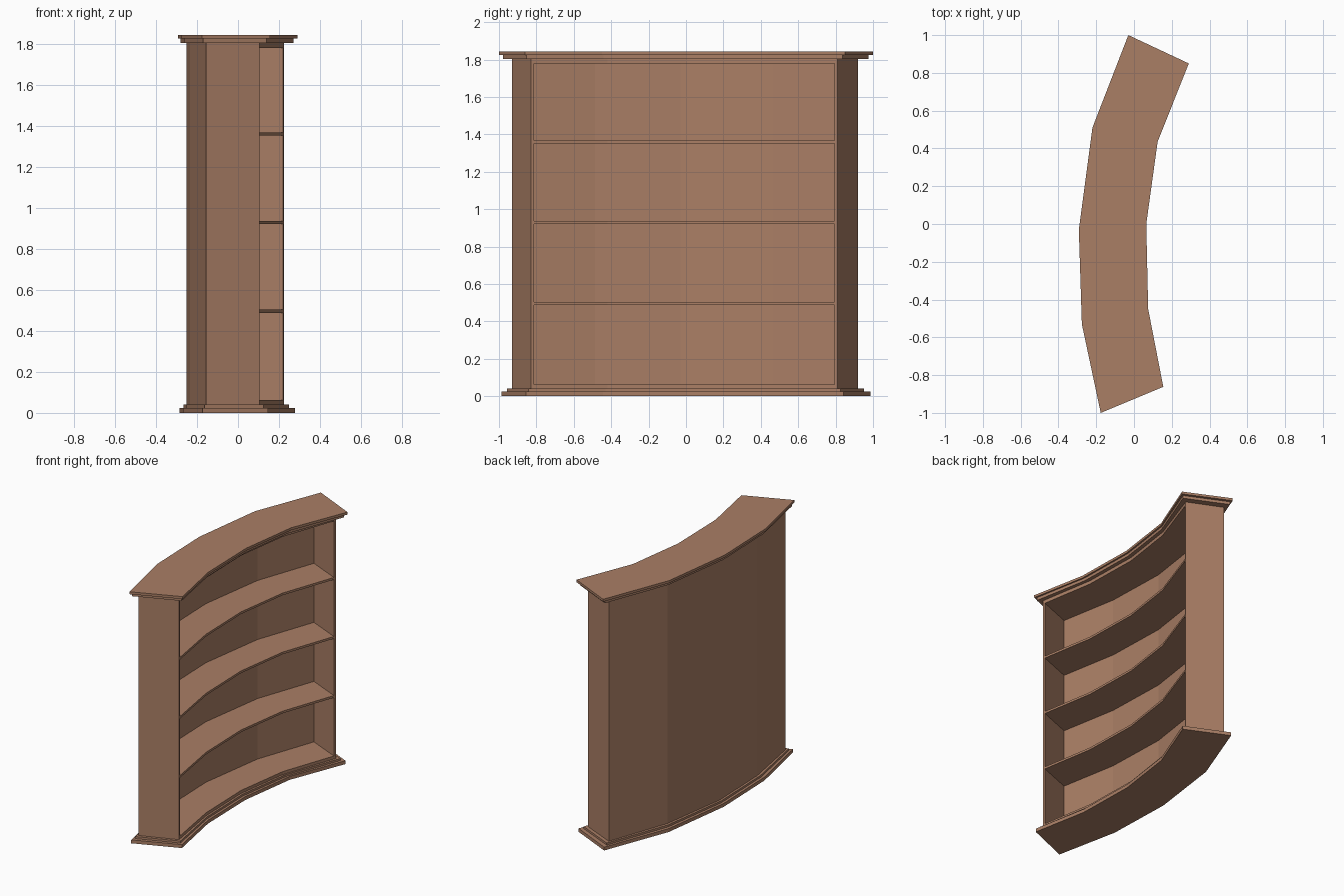
import bpy
from mathutils import Vector

if "Cube" in bpy.data.objects:
    bpy.data.objects.remove(bpy.data.objects["Cube"])

wood = bpy.data.materials.new("wood")
wood.diffuse_color = (0.40, 0.21, 0.13, 1)
wood.use_nodes = True
wood.node_tree.nodes["Principled BSDF"].inputs["Base Color"].default_value = wood.diffuse_color

# Plan rows (x, y), running from the +y end to the -y end
rows = lambda pts: [Vector(p) for p in pts]
BODY_BACK = rows([(-.02, .92), (-.178, .467), (-.25, -.03), (-.235, -.488), (-.155, -.93)])
BODY_FRONT = rows([(.225, .81), (.082, .40), (.025, 0), (.036, -.42), (.105, -.83)])
TOP_BACK = rows([(-.03, 1), (-.22, .51), (-.292, -.03), (-.276, -.53), (-.176, -1)])
TOP_FRONT = rows([(.29, .85), (.125, .435), (.065, 0), (.075, -.45), (.155, -.862)])
BACK_DEPTH = .04   # back panel, as a fraction of the body depth
SIDE = .017        # side panel thickness


def mix(a, b, t):
    return [p.lerp(q, t) for p, q in zip(a, b)]


def trim(row, d):
    """Shorten a row by d at both ends."""
    r = [p.copy() for p in row]
    r[0] += (row[1] - row[0]).normalized() * d
    r[-1] += (row[-2] - row[-1]).normalized() * d
    return r


def prism(name, back, front, z0, z1):
    """Vertical prism over the outline enclosed by two plan rows."""
    loop = list(back) + list(reversed(front))
    n = len(loop)
    verts = [(p.x, p.y, z) for z in (z0, z1) for p in loop]
    faces = [tuple(reversed(range(n))), tuple(range(n, 2 * n))]
    faces += [(i, (i + 1) % n, n + (i + 1) % n, n + i) for i in range(n)]
    me = bpy.data.meshes.new(name)
    me.from_pydata(verts, [], faces)
    me.materials.append(wood)
    ob = bpy.data.objects.new(name, me)
    bpy.context.collection.objects.link(ob)
    return ob


# Stepped plinth and cornice: body outline flared towards the top slab outline
for name, flare, z0, z1 in [("plinth_lower", .82, 0, .025),
                            ("plinth_upper", .38, .025, .04),
                            ("cornice_lower", .7, 1.803, 1.824),
                            ("cornice_upper", 1, 1.824, 1.842)]:
    prism(name, mix(BODY_BACK, TOP_BACK, flare), mix(BODY_FRONT, TOP_FRONT, flare), z0, z1)

# Side panels
inner_back, inner_front = trim(BODY_BACK, SIDE), trim(BODY_FRONT, SIDE)
for name, e in (("side_panel_right", 0), ("side_panel_left", -1)):
    outer, inner = [BODY_BACK[e], BODY_FRONT[e]], [inner_back[e], inner_front[e]]
    prism(name, *((inner, outer) if e == 0 else (outer, inner)), .04, 1.803)

# Thin curved back panel
shelf_back = mix(inner_back, inner_front, BACK_DEPTH)
prism("back_panel", inner_back, shelf_back, .04, 1.803)

# Floor, ceiling and shelves between the sides
prism("floor_board", shelf_back, inner_front, .04, .062)
prism("ceiling_board", shelf_back, inner_front, 1.778, 1.803)
for i in range(3):
    z = .488 + .4315 * i
    prism(f"shelf_{i + 1}", shelf_back, inner_front, z, z + .016)

# Make all face normals point outwards
import bmesh
for ob in bpy.context.collection.objects:
    bm = bmesh.new()
    bm.from_mesh(ob.data)
    bmesh.ops.recalc_face_normals(bm, faces=bm.faces)
    bm.to_mesh(ob.data)
    bm.free()
